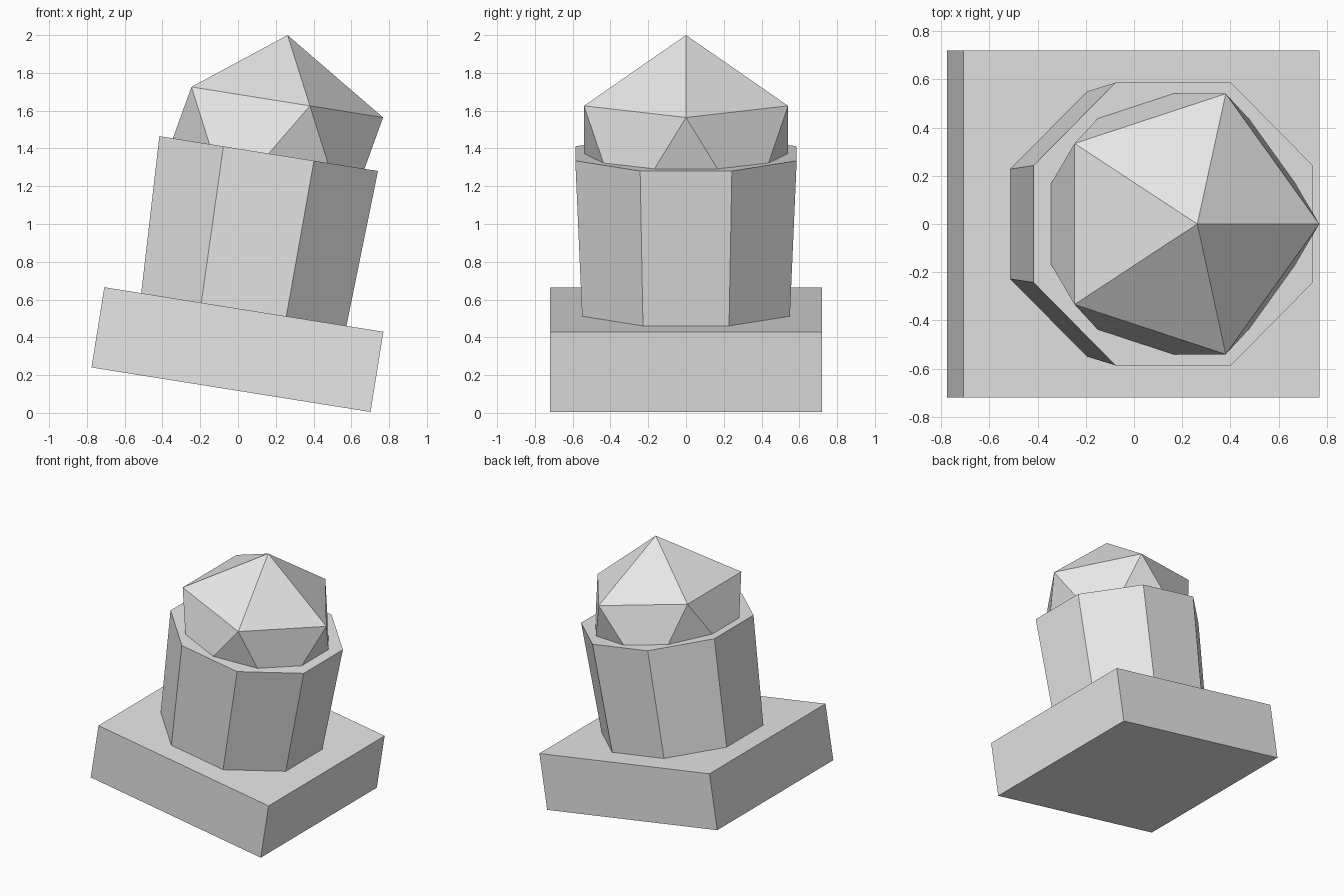
import bpy
import math
from mathutils import Matrix

if "Cube" in bpy.data.objects:
    bpy.data.objects.remove(bpy.data.objects["Cube"])

stone = bpy.data.materials.new("light_grey")
stone.diffuse_color = (0.8, 0.8, 0.8, 1.0)
stone.use_nodes = True
stone.node_tree.nodes["Principled BSDF"].inputs["Base Color"].default_value = stone.diffuse_color

# Everything shares one frame: centre of the plinth, leaning towards +x
LEAN = Matrix.Translation((-0.003, 0, 0.335)) @ Matrix.Rotation(math.radians(9.06), 4, 'Y')


def finish(name, height, turn=0.0, scale=(1, 1, 1)):
    """Name the active part, colour it and set it on the leaning axis."""
    obj = bpy.context.object
    obj.name = name
    obj.data.materials.append(stone)
    obj.data.transform(Matrix.Rotation(turn, 4, 'Z'))
    obj.data.transform(Matrix.Diagonal((*scale, 1)))
    obj.matrix_world = LEAN @ Matrix.Translation((0, 0, height))
    return obj


# Square plinth
bpy.ops.mesh.primitive_cube_add(size=1)
finish("plinth", 0, scale=(1.496, 1.44, 0.43))

# Eight-sided column, slightly wider at the top, flat sides facing the axes
BOTTOM, TOP = 0.215, 1.051
flat = math.cos(math.pi / 8)
bpy.ops.mesh.primitive_cone_add(vertices=8, radius1=0.55 / flat,
                                radius2=0.586 / flat, depth=TOP - BOTTOM)
finish("column", (BOTTOM + TOP) / 2, turn=math.pi / 8)

# Faceted gem sunk halfway into the column top
bpy.ops.mesh.primitive_ico_sphere_add(subdivisions=1, radius=0.635)
finish("gem", TOP)
